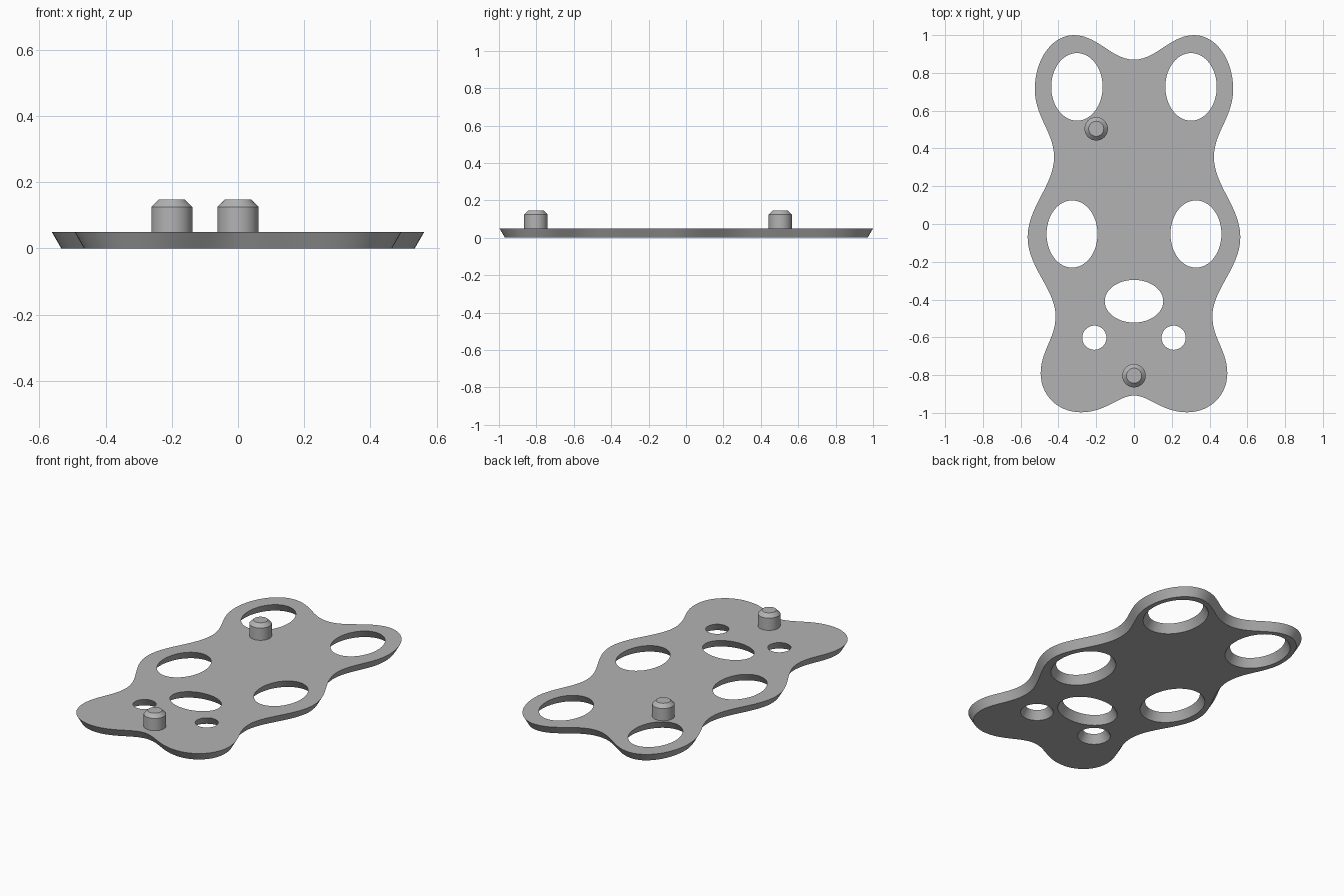
import bpy, bmesh, math
from mathutils import Vector

if "Cube" in bpy.data.objects:
    bpy.data.objects.remove(bpy.data.objects["Cube"])

THICK, DRAFT = 0.05, 0.029

grey = bpy.data.materials.new("plain_grey")
grey.diffuse_color = (0.45, 0.45, 0.45, 1)
grey.use_nodes = True
grey.node_tree.nodes["Principled BSDF"].inputs["Base Color"].default_value = grey.diffuse_color


def finish(bm, name):
    bmesh.ops.recalc_face_normals(bm, faces=bm.faces)
    mesh = bpy.data.meshes.new(name)
    bm.to_mesh(mesh)
    bm.free()
    mesh.materials.append(grey)
    obj = bpy.data.objects.new(name, mesh)
    bpy.context.collection.objects.link(obj)
    bpy.context.view_layer.objects.active = obj
    obj.select_set(True)
    bpy.ops.object.shade_smooth_by_angle(angle=math.radians(30))
    obj.select_set(False)


# Right half of the outline, clockwise: x, y, handle direction, handle in, handle out
KNOTS = [
    (0, 0.87, (1, 0), 0.12, 0.12),
    (0.32, 1.0, (1, 0), 0.13, 0.11),
    (0.525, 0.715, (0, -1), 0.16, 0.15),
    (0.423, 0.355, (0, -1), 0.13, 0.15),
    (0.563, -0.07, (0, -1), 0.16, 0.16),
    (0.415, -0.487, (0, -1), 0.14, 0.12),
    (0.494, -0.79, (0, -1), 0.12, 0.12),
    (0.28, -0.997, (-1, 0), 0.12, 0.13),
    (0, -0.908, (-1, 0), 0.08, 0.08),
]


def outline(steps=14):
    half = []
    for a, b in zip(KNOTS, KNOTS[1:]):
        p0, p3 = Vector(a[:2]), Vector(b[:2])
        p1, p2 = p0 + Vector(a[2]) * a[4], p3 - Vector(b[2]) * b[3]
        for i in range(steps):
            t = i / steps
            s = 1 - t
            half.append(p0 * s**3 + p1 * 3 * s * s * t + p2 * 3 * s * t * t + p3 * t**3)
    half.append(Vector(KNOTS[-1][:2]))
    return half + [Vector((-p.x, p.y)) for p in half[-2:0:-1]]


def ellipse(x, y, rx, ry, n=64):
    # Counter-clockwise, opposite to the outline
    return [Vector((x + rx * math.cos(a), y + ry * math.sin(a)))
            for a in (2 * math.pi * i / n for i in range(n))]


def drafted(loop):
    # Shift a loop into the material (right-hand side of travel)
    out = []
    for i, p in enumerate(loop):
        d = (loop[(i + 1) % len(loop)] - loop[i - 1]).normalized()
        out.append(p + Vector((d.y, -d.x)) * DRAFT)
    return out


# Plate with drafted rim and holes that widen downwards
loops = [outline(), ellipse(0, -0.409, 0.155, 0.113)]
for side in (-1, 1):
    loops += [ellipse(side * 0.302, 0.726, 0.136, 0.179),
              ellipse(side * 0.328, -0.053, 0.135, 0.178),
              ellipse(side * 0.21, -0.602, 0.064, 0.064, 40)]

bm = bmesh.new()
top_edges, low_edges = [], []
for loop in loops:
    top = [bm.verts.new((p.x, p.y, THICK)) for p in loop]
    low = [bm.verts.new((p.x, p.y, 0)) for p in drafted(loop)]
    for i in range(len(loop)):
        j = (i + 1) % len(loop)
        bm.faces.new((top[i], top[j], low[j], low[i]))
        top_edges.append(bm.edges.get((top[i], top[j])))
        low_edges.append(bm.edges.get((low[i], low[j])))
for edges, z in ((top_edges, 1), (low_edges, -1)):
    bmesh.ops.triangle_fill(bm, edges=edges, use_beauty=True, normal=(0, 0, z))
finish(bm, "plate")


# Chamfered locating pins
def pin(name, x, y, n=48):
    bm = bmesh.new()
    rings = [[bm.verts.new((x + p.x, y + p.y, z)) for p in ellipse(0, 0, r, r, n)]
             for r, z in ((0.062, THICK), (0.062, 0.125), (0.04, 0.147))]
    for a, b in zip(rings, rings[1:]):
        for i in range(n):
            j = (i + 1) % n
            bm.faces.new((a[i], a[j], b[j], b[i]))
    bm.faces.new(rings[-1])
    bm.faces.new(rings[0][::-1])
    finish(bm, name)


pin("back_pin", -0.2, 0.504)
pin("front_pin", 0, -0.803)
